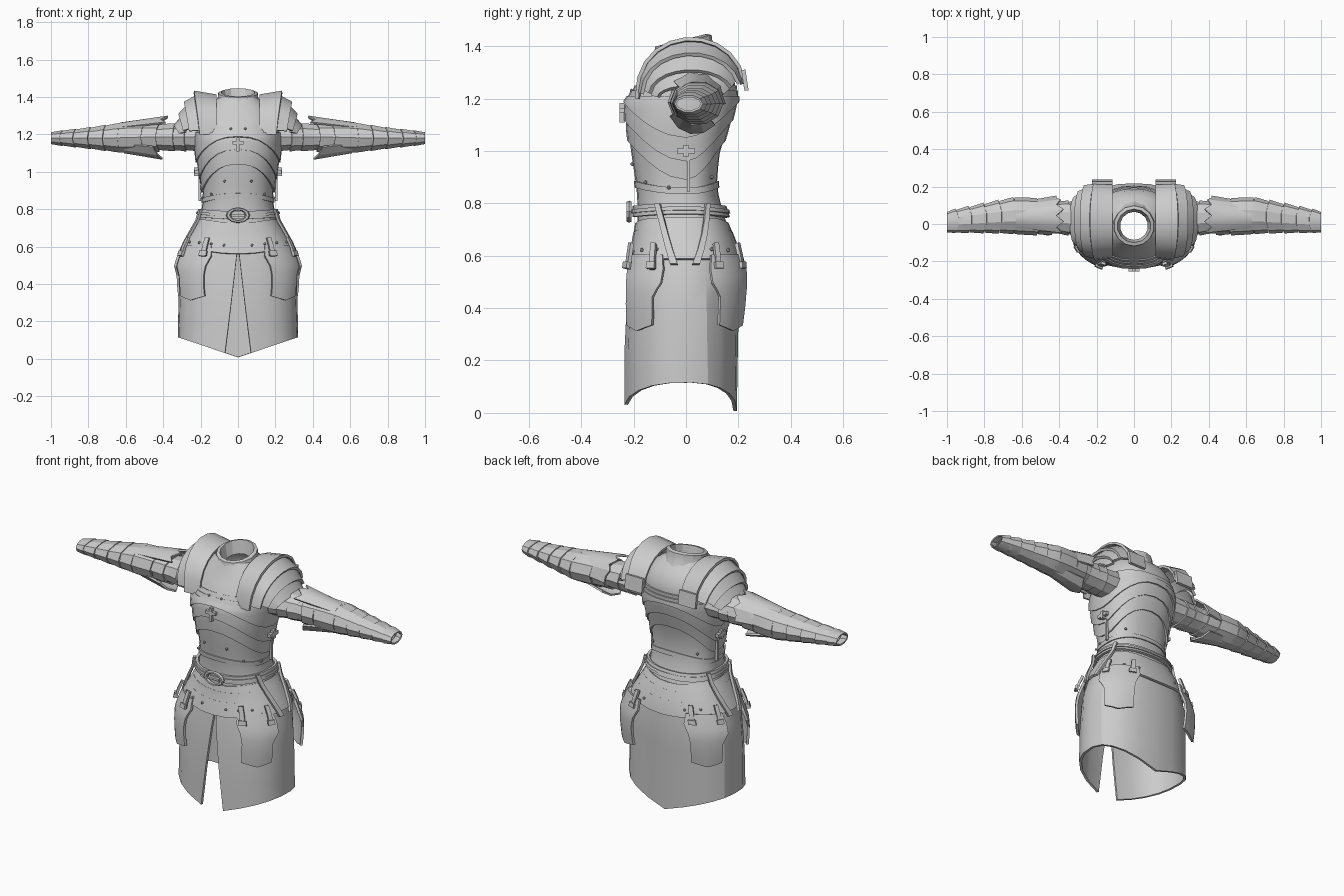
import bpy
from math import sin, cos, pi, radians, asin
from mathutils import Vector

cube = bpy.data.objects.get("Cube")
if cube:
    bpy.data.objects.remove(cube)

steel = bpy.data.materials.new("plain_grey")
steel.use_nodes = True
GREY = (0.6, 0.6, 0.6, 1)
steel.diffuse_color = GREY
steel.node_tree.nodes["Principled BSDF"].inputs["Base Color"].default_value = GREY
parts = []

# Body profile: height, half width, front depth, back depth
PROFILE = [(0, .32, .235, .19), (.3, .315, .23, .195), (.5, .305, .215, .2),
           (.6, .275, .2, .19), (.66, .245, .19, .175), (.74, .205, .185, .15),
           (.82, .19, .185, .125), (.9, .188, .195, .118), (1, .198, .21, .13),
           (1.1, .212, .222, .16), (1.18, .215, .222, .182), (1.26, .21, .185, .19),
           (1.32, .19, .148, .172), (1.37, .15, .118, .13), (1.4, .1, .11, .09)]


def lerp(a, b, t):
    return a + (b - a) * t


def sample(table, key):
    for p, q in zip(table, table[1:]):
        if key <= q[0]:
            t = (key - p[0]) / (q[0] - p[0])
            return [lerp(a, b, t) for a, b in zip(p, q)]
    return table[-1]


def body(a, z, off=0.0):
    """Point on the body; angle a runs from the front towards +x."""
    _, w, f, b = sample(PROFILE, z)
    s, c = sin(a), cos(a)
    sx, cy = abs(s) ** .85 * (1 if s > 0 else -1), abs(c) ** .85
    return Vector(((w + off) * sx, -(f + off) * cy if c > 0 else (b + off) * cy, z))


def finish(ob, name, mirror=False, thick=0):
    ob.name = name
    ob.data.materials.clear()
    ob.data.materials.append(steel)
    if mirror:
        ob.modifiers.new("Mirror", "MIRROR").use_clip = False
    if thick:
        ob.modifiers.new("Solidify", "SOLIDIFY").thickness = thick
    parts.append(ob)
    return ob


def sheet(name, f, nu, nv, thick=.012, closed=False, mirror=False):
    """Bend a grid through f(u, v) and thicken it inwards."""
    cols = nu if closed else nu + 1
    verts = [f(i / nu, j / nv) for j in range(nv + 1) for i in range(cols)]
    faces = [(j * cols + i, j * cols + (i + 1) % cols,
              (j + 1) * cols + (i + 1) % cols, (j + 1) * cols + i)
             for j in range(nv) for i in range(nu)]
    me = bpy.data.meshes.new(name)
    me.from_pydata(verts, [], faces)
    ob = bpy.data.objects.new(name, me)
    bpy.context.collection.objects.link(ob)
    return finish(ob, name, mirror, thick)


def box(name, loc, size, rot=(0, 0, 0), mirror=False):
    bpy.ops.mesh.primitive_cube_add(size=1, location=loc, rotation=rot)
    ob = bpy.context.object
    ob.scale = size
    bpy.ops.object.transform_apply(location=True, rotation=True, scale=True)
    return finish(ob, name, mirror)


def rivet(a, z, off):
    bpy.ops.mesh.primitive_ico_sphere_add(subdivisions=1, radius=.008, location=body(a, z, off))
    finish(bpy.context.object, "rivet")


def band(name, lo, hi, off, flare=0, thick=.014, nv=2):
    """Closed band round the body between two height functions of the angle."""
    def f(u, v):
        a = u * 2 * pi
        return body(a, lerp(lo(a), hi(a), v), off + flare * (1 - v))
    sheet(name, f, 28, nv, thick, closed=True)


def strap(name, a0, z0, a1, z1, w, off, mirror=True):
    def f(u, v):
        return body(lerp(a1, a0, v) + (u - .5) * w, lerp(z1, z0, v), off)
    sheet(name, f, 1, 4, .014, mirror=mirror)


# Torso shell and collar
sheet("torso", lambda u, v: body(u * 2 * pi, lerp(.58, 1.4, v)), 28, 16, .01, closed=True)
COLLAR = [(0, .135, 1.345), (1, .112, 1.385), (2, .108, 1.42), (3, .09, 1.425), (4, .075, 1.35)]


def collar(u, v):
    _, r, z = sample(COLLAR, v * 4)
    a = u * 2 * pi
    return Vector((r * sin(a), -.01 - r * cos(a), z - .022 * cos(a)))


sheet("collar", collar, 14, 4, .006, closed=True)

# Layered breast and back plates, rising to a point at the centre
for k, (side, mid) in enumerate([(.89, 1.04), (.96, 1.12), (1.05, 1.19)]):
    band("breast_plate", lambda a: lerp(side, mid, abs(cos(a)) ** 1.7),
         lambda a: 1.25 - .02 * k, .006 + .006 * k, .004, nv=5)
band("waist_trim", lambda a: .835 + .025 * cos(a) ** 2, lambda a: .86 + .025 * cos(a) ** 2, .006)

# Chest clasp and side clasps with their seam
box("chest_clasp_post", (0, -.243, 1.145), (.016, .02, .075))
box("chest_clasp_bar", (0, -.243, 1.155), (.06, .02, .018))
box("side_seam", (.204, .01, .97), (.014, .012, .25), mirror=True)
box("side_clasp_bar", (.222, 0, 1.0), (.02, .07, .02), mirror=True)
box("side_clasp_post", (.222, 0, 1.0), (.024, .02, .045), mirror=True)
for s in (-1, 1):
    for a, z in [(.13, 1.23), (.3, .95), (.75, .88), (2.4, .9), (1.3, .86)]:
        rivet(s * a, z, .01)

# Belt, buckle and hanging side straps
band("belt", lambda a: .748 + .012 * sin(a) ** 2, lambda a: .79 + .012 * sin(a) ** 2, .02)
band("belt_edge", lambda a: .762 + .012 * sin(a) ** 2, lambda a: .776 + .012 * sin(a) ** 2, .026)
bpy.ops.mesh.primitive_torus_add(location=(0, -.217, .768), rotation=(pi / 2, 0, 0),
                                 major_segments=12, minor_segments=6,
                                 major_radius=.045, minor_radius=.011)
bpy.context.object.scale = (1.15, .75, 1)
finish(bpy.context.object, "belt_buckle")
box("buckle_tongue", (0, -.217, .768), (.07, .02, .012))
strap("side_strap", 1.1, .8, 1.42, .57, .11, .035)
strap("side_strap", 2.05, .8, 1.7, .57, .11, .035)

# Hip lames with a pointed dip at front and back
for k, (lo, hi) in enumerate([(.695, .745), (.645, .71), (.59, .66)]):
    band("hip_lame", lambda a: lo - .028 * cos(a) ** 6,
         lambda a: hi - .02 * cos(a) ** 6, .008 + .005 * k, .006)
for a in (.2, .45, .75, 1.1, 2.0, 2.4, 2.75):
    for s in (-1, 1):
        rivet(s * a, .625 - .02 * cos(a) ** 6, .024)


# Skirt with front slit and a hem that drops at front and back
def skirt(u, v):
    gap = asin(min(1, ((.068 * (1 - v) + .001) / .32) ** (1 / .85)))
    a = lerp(gap, 2 * pi - gap, u)
    hem = .008 + .108 * abs(sin(a)) ** .85
    return body(a, lerp(hem, .61, v), .004)


sheet("skirt", skirt, 20, 5, .014)

# Four hip guards hung on the diagonals, each with two buckled straps
GUARD = [(0, .33, .27), (.12, .32, .28), (.42, .32, .29), (.6, .35, .42), (.8, .42, .44), (1, .38, .4)]
for centre, side in ((.82, 1), (pi - .8, -1)):
    def guard(u, v):
        _, toward_front, toward_side = sample(GUARD, v)
        if side < 0:
            toward_front, toward_side = toward_side, toward_front
        a = lerp(centre - toward_front, centre + toward_side, u)
        base = .335 - .022 * (1 - abs(2 * u - 1))
        return body(a, lerp(base, .605, v), .026 + .012 * sin(pi * v) + (.018 if side < 0 else 0))
    sheet("hip_guard", guard, 6, 10, .014, mirror=True)
    for d in (-.3, .27):
        strap("guard_strap", centre + d, .65, centre + d, .55, .09, .052)
        strap("guard_buckle", centre + d, .578, centre + d, .553, .14, .06)

# Shoulder lames arching front to back: inner x, outer x, radii and top heights
for x0, x1, r0, r1, t0, t1, a0 in [
        (.115, .235, .205, .215, 1.415, 1.435, 4),
        (.2, .29, .205, .195, 1.425, 1.375, 8),
        (.255, .32, .185, .165, 1.38, 1.31, 12),
        (.285, .345, .155, .13, 1.32, 1.25, 8)]:
    def lame(u, v):
        t = radians(lerp(a0 + 8, 184 - a0, u))
        r, top = lerp(r0, r1, v), lerp(t0, t1, v)
        return Vector((lerp(x0, x1, v) - .03 * (1 - sin(t)) * v, .02 + r * cos(t),
                       1.2 + (top - 1.2) * sin(t) ** .85))
    sheet("shoulder_lame", lame, 10, 3, .014, mirror=True)
box("shoulder_ridge", (.17, .225, 1.27), (.11, .016, .08), (.15, 0, 0), mirror=True)

# Arm: centre line and radii by x, used by all arm tubes
ARM = [(.15, .02, 1.19, .1, .09), (.3, .03, 1.185, .085, .068), (.4, .035, 1.185, .082, .07),
       (.52, .04, 1.185, .09, .076), (.63, .045, 1.182, .095, .08),
       (.8, .03, 1.18, .076, .056), (1, .01, 1.18, .054, .033)]


def arm_tube(name, x0, x1, off0, off1, slant=0, n=10, thick=.008):
    def f(u, v):
        t = u * 2 * pi
        x = lerp(x0, x1, v)
        _, y, z, ry, rz = sample(ARM, x)
        off = lerp(off0, off1, v)
        return Vector((min(1, x + slant * abs(cos(t)) * (1 - v)), y + (ry + off) * cos(t),
                       z + (rz + off) * sin(t)))
    sheet(name, f, n, 3, thick, closed=True, mirror=True)


arm_tube("sleeve", .15, .66, 0, 0)
for x in (.27, .33):
    arm_tube("upper_arm_lame", x, x + .075, .01, .004, .02)
arm_tube("elbow_cup", .41, .51, .012, .006, .03)
arm_tube("elbow_cuff", .48, .64, .012, .004, .04)
for x in (.62, .7, .78, .86, .93):
    arm_tube("forearm_lame", x, min(1, x + .1), .004, 0, .025)


# Ridged elbow fan above and a plain wing below
def fan(u, v):
    i = round(u * 8)
    ridge = 1 if i % 2 == 0 else 0
    t = radians(lerp(0, 135, u))
    x = lerp(.415 - .04 * ridge * sin(t), .63, v)
    r = lerp(.115 + .008 * ridge, .084, v)
    return Vector((x, .035 + r * .95 * cos(t), 1.18 + r * sin(t)))


def wing(u, v):
    t = radians(lerp(205, 315, u))
    r = lerp(.12, .085, v)
    x = lerp(.405 + .05 * abs(2 * u - 1), .61, v)
    return Vector((x, .035 + r * .9 * cos(t), 1.183 + r * sin(t)))


sheet("elbow_fan", fan, 8, 3, .01, mirror=True)
sheet("elbow_wing", wing, 4, 3, .01, mirror=True)

# Bake modifiers, then smooth with sharp plate edges
bpy.ops.object.select_all(action="DESELECT")
for ob in parts:
    ob.select_set(True)
bpy.context.view_layer.objects.active = parts[0]
bpy.ops.object.convert(target="MESH")
bpy.ops.object.shade_smooth_by_angle(angle=radians(24))
